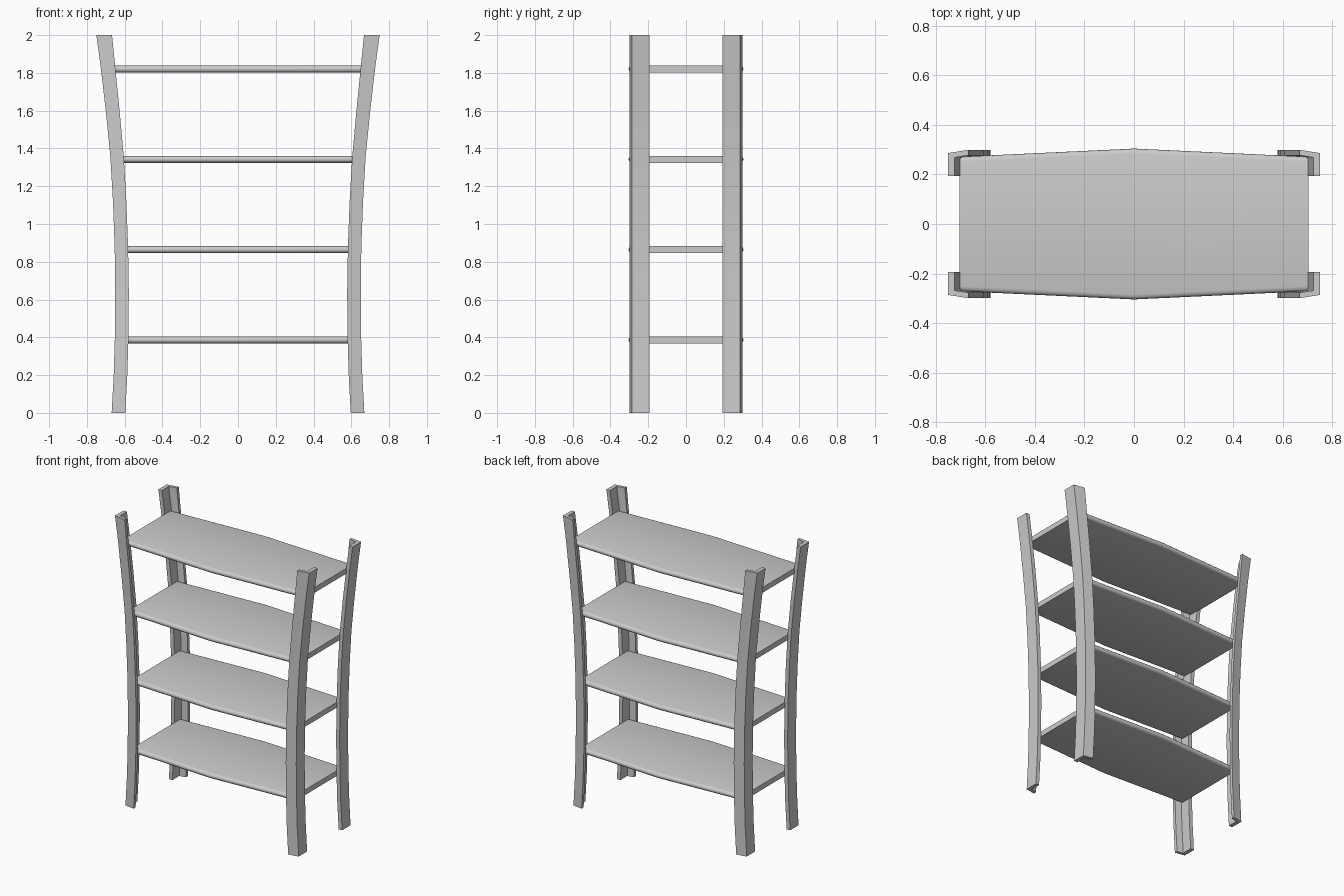
import bpy, bmesh

if "Cube" in bpy.data.objects:
    bpy.data.objects.remove(bpy.data.objects["Cube"])


def make_object(name, bm):
    bmesh.ops.recalc_face_normals(bm, faces=bm.faces[:])
    mesh = bpy.data.meshes.new(name)
    bm.to_mesh(mesh)
    bm.free()
    ob = bpy.data.objects.new(name, mesh)
    bpy.context.collection.objects.link(ob)
    bpy.ops.object.select_all(action='DESELECT')
    ob.select_set(True)
    bpy.context.view_layer.objects.active = ob
    bpy.ops.object.shade_smooth_by_angle(angle=0.7)
    return ob


def loft(bm, sections):
    """Closed solid through a list of rings with equal point counts."""
    rings = [[bm.verts.new(p) for p in s] for s in sections]
    n = len(rings[0])
    for a, b in zip(rings, rings[1:]):
        for i in range(n):
            j = (i + 1) % n
            bm.faces.new((a[i], a[j], b[j], b[i]))
    bm.faces.new(rings[0])
    bm.faces.new(rings[-1])


# Curved angle-section legs: (height, inner x, outer x)
LEG = [(0, .597, .669), (.2, .586, .658), (.4, .580, .652), (.64, .578, .650),
       (.88, .582, .653), (1.12, .591, .662), (1.36, .605, .676),
       (1.6, .627, .700), (1.84, .651, .728), (2, .667, .750)]
WALL = .027


def leg(name, sx, sy):
    bm = bmesh.new()
    sections = []
    for z, xi, xo in LEG:
        ring = [(xo, .193), (xo, .286), (xi, .299), (xi, .277),
                (xo - WALL, .268), (xo - WALL, .193)]
        sections.append([(sx * x, sy * y, z) for x, y in ring])
    loft(bm, sections)
    make_object(name, bm)


for side, sx in (("left", -1), ("right", 1)):
    for end, sy in (("front", -1), ("back", 1)):
        leg(f"{end}_{side}_leg", sx, sy)


# Shelves, bowed at front and back with rounded long edges
def shelf(name, top, half):
    bm = bmesh.new()
    th = .037
    edge = [(.020, 0), (.009, .003), (.002, .010), (0, .0185),
            (.002, .027), (.009, .034), (.020, th)]  # inset, drop from top
    sections = []
    for x, y in ((-half, .271), (0, .304), (half, .271)):
        ring = [(x, y - i, top - d) for i, d in edge]
        ring += [(x, -(y - i), top - d) for i, d in reversed(edge)]
        sections.append(ring)
    loft(bm, sections)
    make_object(name, bm)


for k, (top, half) in enumerate([(.405, .627), (.883, .628), (1.361, .651), (1.839, .703)]):
    shelf(f"shelf_{k + 1}", top, half)
